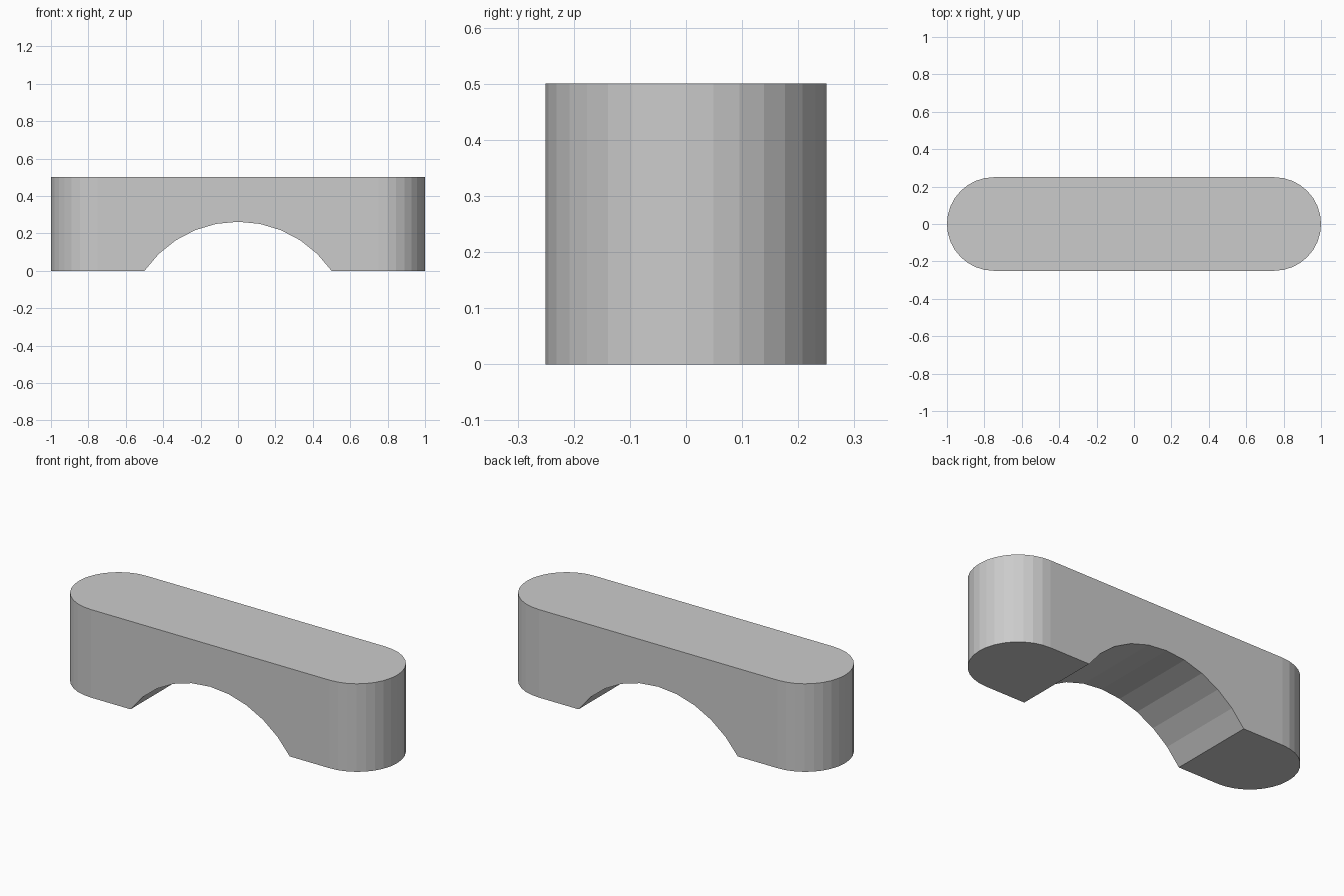
import bpy, bmesh
from math import sin, cos, pi, asin
from mathutils import Vector

if "Cube" in bpy.data.objects:
    bpy.data.objects.remove(bpy.data.objects["Cube"])


def prism(name, outline, direction):
    """Closed solid from a flat outline extruded along a direction."""
    bm = bmesh.new()
    face = bm.faces.new([bm.verts.new(p) for p in outline])
    grown = bmesh.ops.extrude_face_region(bm, geom=[face], use_keep_orig=True)
    moved = [v for v in grown["geom"] if isinstance(v, bmesh.types.BMVert)]
    bmesh.ops.translate(bm, verts=moved, vec=Vector(direction))
    bmesh.ops.recalc_face_normals(bm, faces=bm.faces)
    mesh = bpy.data.meshes.new(name)
    bm.to_mesh(mesh)
    bm.free()
    obj = bpy.data.objects.new(name, mesh)
    bpy.context.collection.objects.link(obj)
    return obj


# Round-ended block: two half circles of 16 sides joined by straight walls
R, HEIGHT, SIDES = 0.25, 0.5, 16
outline = []
for side, start in ((1, -pi / 2), (-1, pi / 2)):
    for i in range(SIDES + 1):
        a = start + pi * i / SIDES
        outline.append((side * 0.75 + R * cos(a), R * sin(a), 0))
block = prism("arched_block", outline, (0, 0, HEIGHT))

# Arch cutter: ten-sided circular arc, 1 wide and 0.262 tall, closed below ground
HALF, RISE, STEPS = 0.5, 0.262, 10
radius = (HALF ** 2 + RISE ** 2) / (2 * RISE)
sweep = asin(HALF / radius)
arc = [-sweep + 2 * sweep * i / STEPS for i in range(STEPS + 1)]
profile = [(radius * sin(a), -0.5, RISE - radius + radius * cos(a)) for a in arc]
profile += [(HALF, -0.5, -0.2), (-HALF, -0.5, -0.2)]
cutter = prism("arch_cutter", profile, (0, 1, 0))
cutter.hide_render = True

# Cut the arch through the block
cut = block.modifiers.new("arch", 'BOOLEAN')
cut.operation = 'DIFFERENCE'
cut.solver = 'EXACT'
cut.object = cutter
bpy.context.view_layer.objects.active = block
bpy.ops.object.modifier_apply(modifier=cut.name)
bpy.data.objects.remove(cutter)
